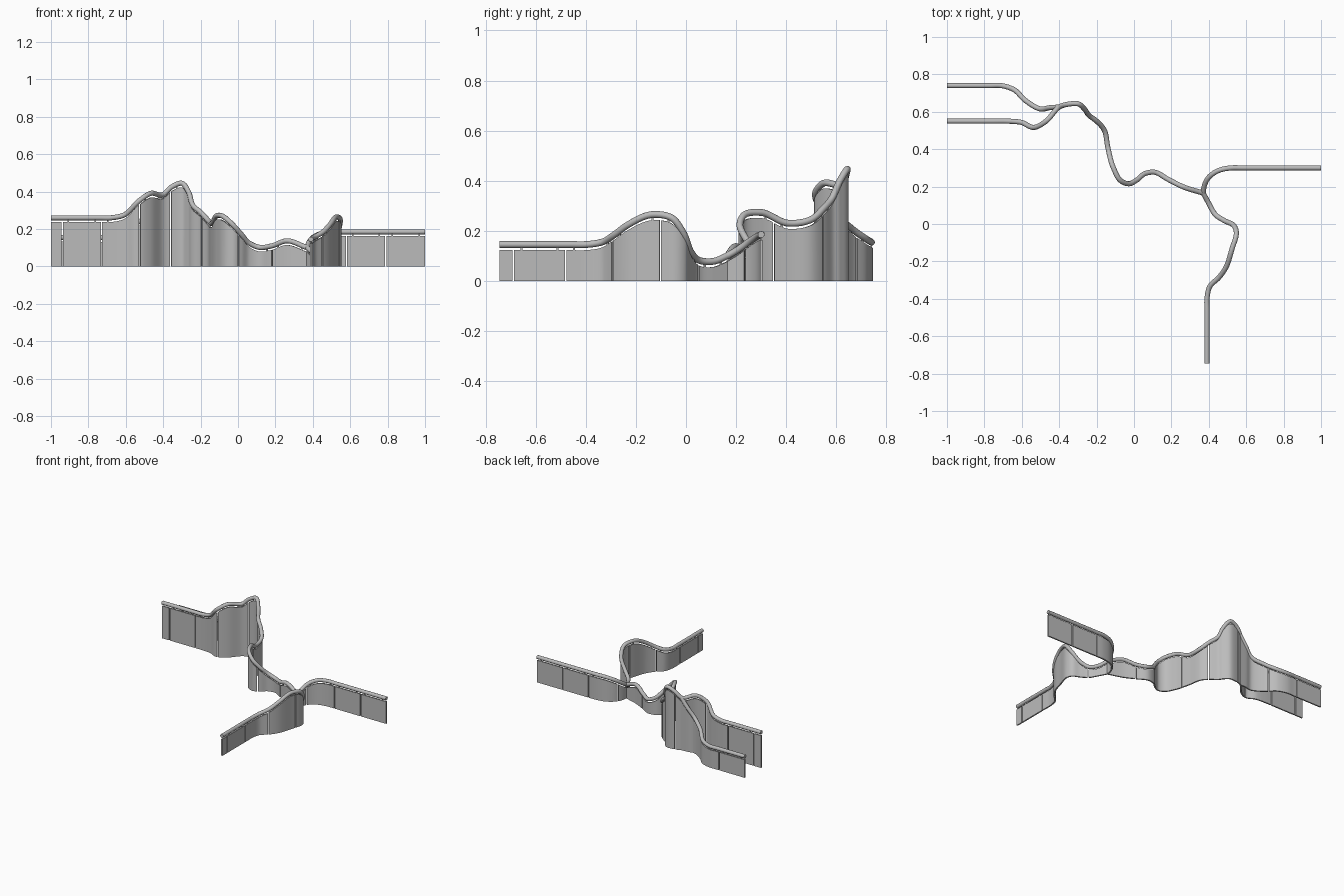
import bpy, bmesh, math
from mathutils import Vector

cube = bpy.data.objects.get("Cube")
if cube:
    bpy.data.objects.remove(cube, do_unlink=True)

grey = bpy.data.materials.new("steel_grey")
grey.use_nodes = True
colour = (0.5, 0.5, 0.5, 1)
grey.diffuse_color = colour
grey.node_tree.nodes["Principled BSDF"].inputs["Base Color"].default_value = colour

RAIL_R = 0.0135
THICK = 0.01
GAP = 0.007
PITCH = 0.21
STEP = 0.01
LEAD = 0.06


def smooth_path(points):
    """Smooth line through the points, sampled at an even spacing."""
    p = [Vector(q) for q in points]
    # keep the first stretch straight up to its bend
    p.insert(1, p[1] + (p[0] - p[1]).normalized() * LEAD)
    count = len(p)
    length = [(b - a).length for a, b in zip(p, p[1:])]
    slope = [(b - a).normalized() for a, b in zip(p, p[1:])]
    tangent = [slope[0]]
    for i in range(1, count - 1):
        before, after = length[i - 1], length[i]
        tangent.append((slope[i - 1] * after + slope[i] * before) / (before + after))
    tangent.append(slope[-1])
    out = []
    for i, span in enumerate(length):
        steps = max(2, round(span / STEP))
        for j in range(steps):
            t = j / steps
            blend, bulge = t * t * (3 - 2 * t), t * (1 - t)
            out.append(p[i].lerp(p[i + 1], blend)
                       + (tangent[i] * (1 - t) - tangent[i + 1] * t) * bulge * span)
    return out + [p[-1]]


def finish(name, bm):
    bmesh.ops.recalc_face_normals(bm, faces=bm.faces)
    mesh = bpy.data.meshes.new(name)
    bm.to_mesh(mesh)
    bm.free()
    mesh.materials.append(grey)
    ob = bpy.data.objects.new(name, mesh)
    bpy.context.collection.objects.link(ob)
    bpy.ops.object.select_all(action='DESELECT')
    ob.select_set(True)
    bpy.context.view_layer.objects.active = ob
    bpy.ops.object.shade_smooth_by_angle(angle=math.radians(40))


def loft(bm, rings):
    """Skin closed rings and cap both ends."""
    rows = [[bm.verts.new(v) for v in ring] for ring in rings]
    sides = len(rows[0])
    for a, b in zip(rows, rows[1:]):
        for i in range(sides):
            j = (i + 1) % sides
            bm.faces.new((a[i], a[j], b[j], b[i]))
    bm.faces.new(rows[0])
    bm.faces.new(rows[-1][::-1])


def directions(path):
    last = len(path) - 1
    return [(path[min(i + 1, last)] - path[max(i - 1, 0)]).normalized()
            for i in range(last + 1)]


def make_rail(name, path):
    angles = [math.tau * i / 12 for i in range(12)]
    rings = []
    for p, t in zip(path, directions(path)):
        side = Vector((t.y, -t.x, 0)).normalized()
        up = side.cross(t)
        rings.append([p + (side * math.cos(a) + up * math.sin(a)) * RAIL_R
                      for a in angles])
    bm = bmesh.new()
    loft(bm, rings)
    finish(name, bm)


def wall_ring(p, t, half, low, high):
    side = Vector((t.y, -t.x, 0)).normalized() * half
    foot = Vector((p.x, p.y, low))
    head = Vector((p.x, p.y, high))
    return [foot - side, foot + side, head + side, head - side]


def make_panels(name, path, first):
    """Thin wall panels under the rail, parted by narrow upright gaps."""
    dist = [0]
    for a, b in zip(path, path[1:]):
        dist.append(dist[-1] + (b - a).xy.length)
    dirs = directions(path)

    def at(s):
        i = max(k for k in range(len(dist) - 1) if dist[k] <= s)
        f = (s - dist[i]) / max(dist[i + 1] - dist[i], STEP / 100)
        return path[i].lerp(path[i + 1], f), dirs[i].lerp(dirs[i + 1], f)

    end = dist[-1]
    cuts = [0]
    while first < end - 0.03:
        cuts.append(first)
        first += PITCH
    cuts.append(end)
    bm = bmesh.new()
    for a, b in zip(cuts, cuts[1:]):
        a += GAP / 2 if a > 0 else 0
        b -= GAP / 2 if b < end else 0
        stops = [a] + [s for s in dist if a + 0.002 < s < b - 0.002] + [b]
        loft(bm, [wall_ring(p, t, THICK / 2, 0, p.z - RAIL_R - 0.009)
                  for p, t in map(at, stops)])
        # short brackets that hold the rail above the panel
        if b - a > 0.08:
            for s in (a + 0.03, b - 0.03):
                loft(bm, [wall_ring(p, t, 0.003, p.z - 0.035, p.z)
                          for p, t in (at(s - 0.004), at(s + 0.004))])
    finish(name, bm)


def make_run(name, first_gap, points):
    path = smooth_path(points)
    make_rail(name + "_rail", path)
    make_panels(name + "_panels", path, first_gap)


# Each run starts at its free end; the branches end on the main run
fork = (-.4, .625, .385)
junction = (.37, .165, .1)

make_run("main", 0.06, [
    (-1, .55, .26), (-.68, .55, .26), (-.61, .545, .275),
    (-.53, .517, .35), (-.47, .55, .39), fork,
    (-.355, .64, .425), (-.3, .643, .445), (-.265, .615, .4),
    (-.24, .58, .325), (-.2, .55, .29), (-.158, .5, .245),
    (-.14, .41, .23), (-.11, .3, .273), (-.075, .235, .265),
    (-.03, .215, .225), (.015, .235, .175), (.06, .27, .125),
    (.11, .277, .103), (.18, .24, .11), (.26, .2, .137), junction])

make_run("back_branch", PITCH, [
    (-1, .74, .155), (-.71, .74, .155), (-.645, .72, .167),
    (-.58, .66, .21), (-.5, .615, .26), (-.45, .622, .32), fork])

make_run("left_branch", PITCH, [
    (1, .3, .185), (.52, .3, .185), (.45, .285, .178),
    (.4, .25, .155), (.375, .2, .12), junction])

make_run("front_branch", 0.055, [
    (.39, -.745, .145), (.39, -.4, .145), (.405, -.335, .155),
    (.455, -.285, .185), (.49, -.235, .222), (.525, -.13, .265),
    (.547, -.055, .25), (.535, -.01, .19), (.48, .02, .115),
    (.435, .05, .083), (.4, .11, .078), junction])
